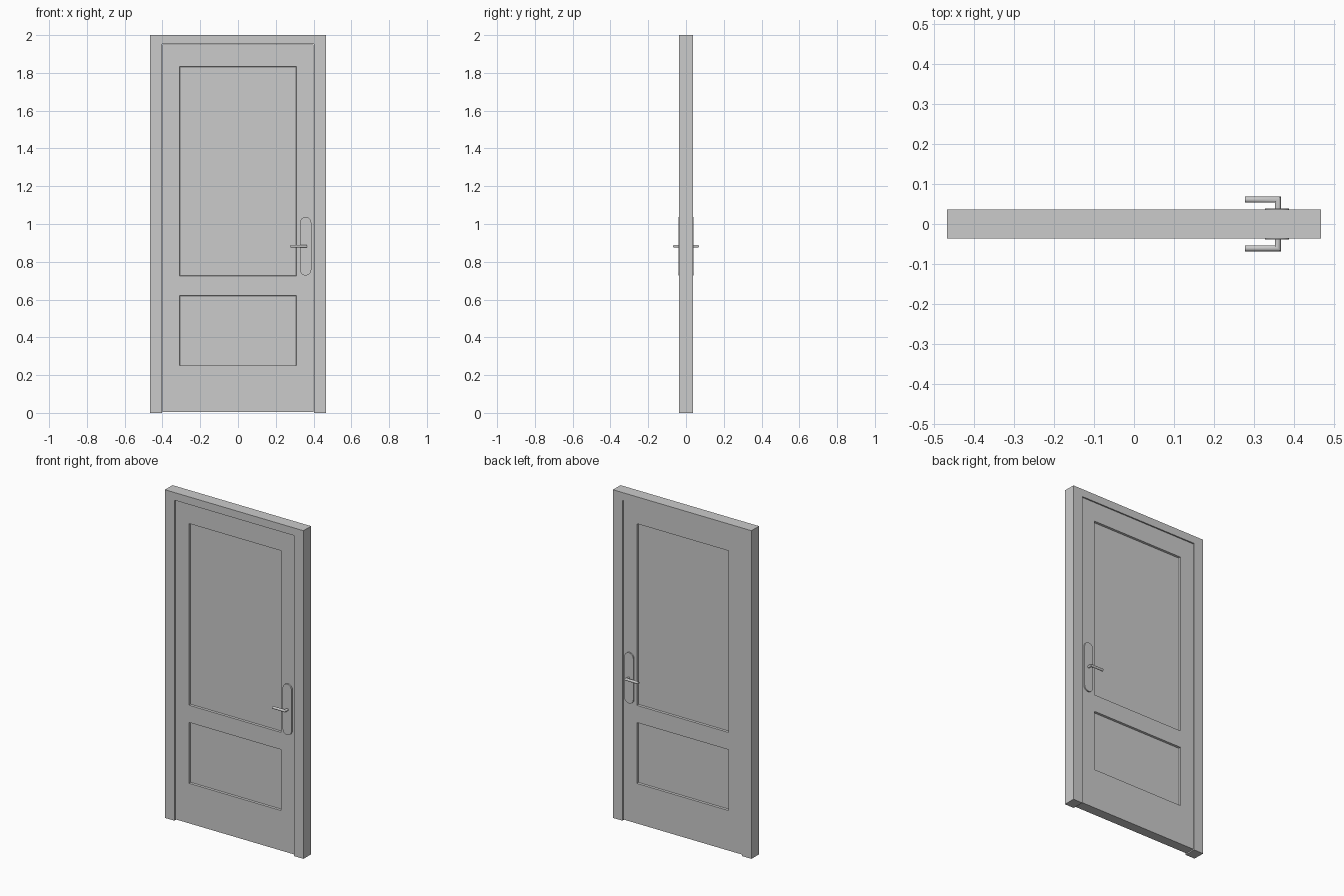
import bpy, bmesh, math
from mathutils import Vector

if "Cube" in bpy.data.objects:
    bpy.data.objects.remove(bpy.data.objects["Cube"])


def finish(bm, name, smooth=False):
    bmesh.ops.recalc_face_normals(bm, faces=bm.faces[:])
    me = bpy.data.meshes.new(name)
    bm.to_mesh(me)
    bm.free()
    ob = bpy.data.objects.new(name, me)
    bpy.context.collection.objects.link(ob)
    if smooth:
        bpy.ops.object.select_all(action='DESELECT')
        ob.select_set(True)
        bpy.context.view_layer.objects.active = ob
        bpy.ops.object.shade_smooth_by_angle(angle=math.radians(40))
    return ob


def prism(name, outline, y0, y1, smooth=False):
    """Extrude an x-z outline from y0 to y1."""
    bm = bmesh.new()
    face = bm.faces.new([bm.verts.new((x, y0, z)) for x, z in outline])
    ext = bmesh.ops.extrude_face_region(bm, geom=[face])
    moved = [v for v in ext['geom'] if isinstance(v, bmesh.types.BMVert)]
    bmesh.ops.translate(bm, verts=moved, vec=(0, y1 - y0, 0))
    return finish(bm, name, smooth)


# Door frame: two jambs and a header in one outline
W, JAMB, TOP = 0.467, 0.403, 1.953
prism("door_frame", [(-W, 0), (-JAMB, 0), (-JAMB, TOP), (JAMB, TOP),
                     (JAMB, 0), (W, 0), (W, 2), (-W, 2)], -0.0365, 0.0365)

# Door leaf with two sunken panels on each face
X0, X1, Z0, Z1, Y0, Y1 = -0.401, 0.401, 0.006, 1.951, -0.029, 0.031
PX = 0.309
PANELS = [(0.25, 0.621), (0.726, 1.833)]
bm = bmesh.new()
bmesh.ops.create_cube(bm, size=1)
bmesh.ops.scale(bm, vec=(X1 - X0, Y1 - Y0, Z1 - Z0), verts=bm.verts[:])
bmesh.ops.translate(bm, vec=(0, (Y0 + Y1) / 2, (Z0 + Z1) / 2), verts=bm.verts[:])
cuts = [((x, 0, 0), (1, 0, 0)) for x in (-PX, PX)]
cuts += [((0, 0, z), (0, 0, 1)) for p in PANELS for z in p]
for co, no in cuts:
    bmesh.ops.bisect_plane(bm, geom=bm.verts[:] + bm.edges[:] + bm.faces[:],
                           plane_co=co, plane_no=no)
bm.normal_update()
sunken = []
for f in bm.faces:
    c = f.calc_center_median()
    if abs(f.normal.y) > 0.9 and abs(c.x) < PX and any(a < c.z < b for a, b in PANELS):
        sunken.append(f)
bmesh.ops.inset_individual(bm, faces=sunken, thickness=0.003, depth=-0.012)
finish(bm, "door_leaf")

# Handle plates and bent levers, front and back
PCX, R, PZ0, PZ1 = 0.358, 0.030, 0.727, 1.037
plate = []
for zc, start in ((PZ1 - R, 0), (PZ0 + R, math.pi)):
    for i in range(9):
        a = start + math.pi * i / 8
        plate.append((PCX + R * math.cos(a), zc + R * math.sin(a)))


def lever(name, s):
    """Round bar: out from the plate, mitred corner, then sideways."""
    n, r, xs, yc, xe, zc = 16, 0.0076, 0.3595, 0.0609, 0.277, 0.882
    bm = bmesh.new()
    rings = [[], [], []]
    for i in range(n):
        a = 2 * math.pi * i / n
        u, z = r * math.cos(a), zc + r * math.sin(a)
        pts = ((xs + u, 0.030), (xs + u, yc + u), (xe, yc + u))
        for ring, (x, y) in zip(rings, pts):
            ring.append(bm.verts.new((x, s * y, z)))
    for a, b in zip(rings, rings[1:]):
        for i in range(n):
            j = (i + 1) % n
            bm.faces.new((a[i], a[j], b[j], b[i]))
    bm.faces.new(rings[0])
    bm.faces.new(rings[2])
    finish(bm, name, True)


for side, s, face in (("front", -1, Y0), ("back", 1, Y1)):
    prism("handle_plate_" + side, plate, face - s * 0.001, s * 0.039, True)
    lever("handle_lever_" + side, s)
